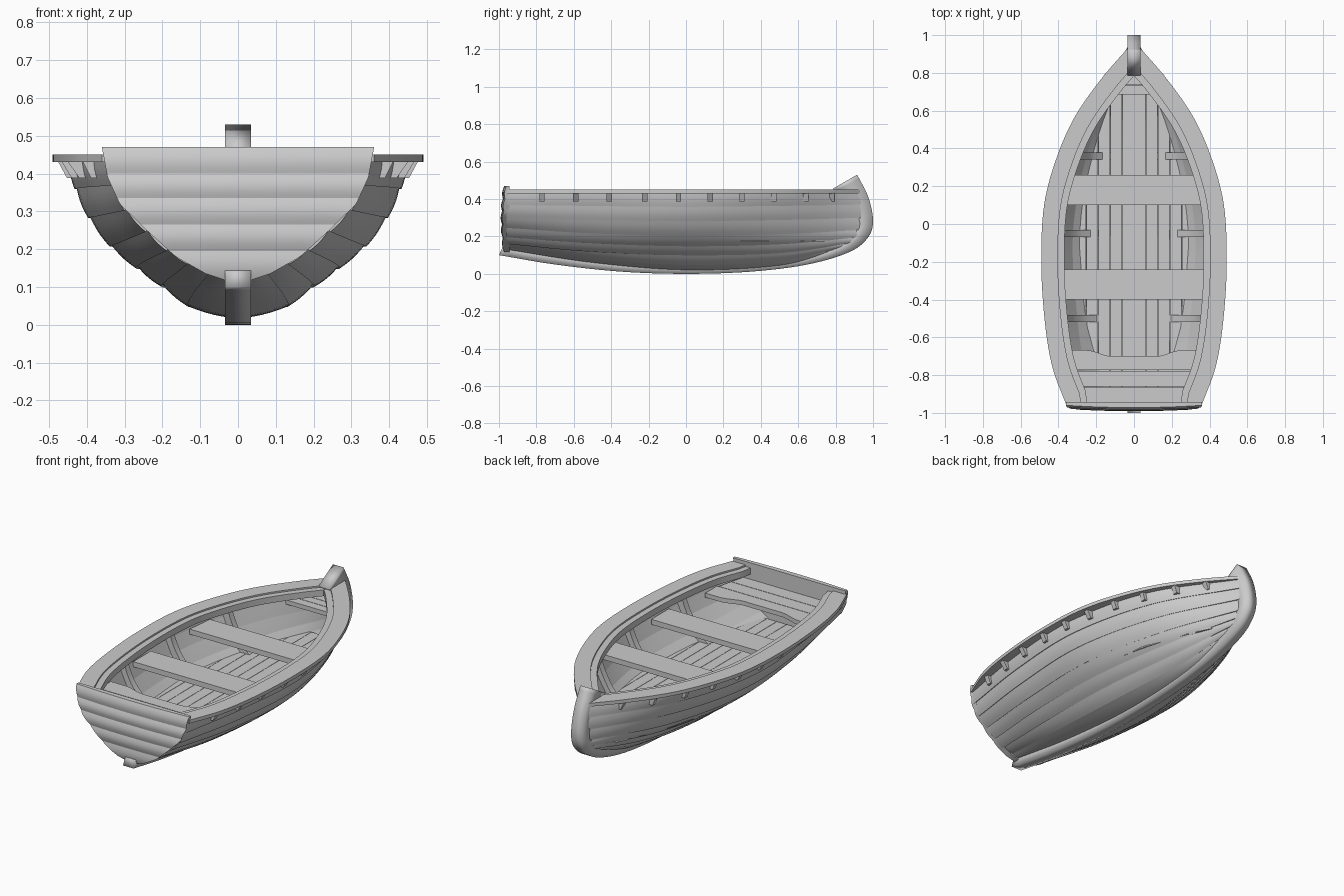
import bpy, bmesh, math
from mathutils import Vector as V

if "Cube" in bpy.data.objects:
    bpy.data.objects.remove(bpy.data.objects["Cube"])


def spline(pts, u):
    """Catmull-Rom point at index u of a list of points."""
    pts = [V(p) for p in pts]
    n = len(pts)
    i = min(int(u), n - 2)
    t = u - i
    b, c = pts[i], pts[i + 1]
    a = pts[i - 1] if i > 0 else 2 * b - c
    d = pts[i + 2] if i + 2 < n else 2 * c - b
    return 0.5 * (2 * b + (c - a) * t + (2 * a - 5 * b + 4 * c - d) * t * t
                  + (3 * b - a - 3 * c + d) * t ** 3)


def smooth(pts, n):
    return [spline(pts, (len(pts) - 1) * k / n) for k in range(n + 1)]


def lerp_table(table, t):
    for (a, va), (b, vb) in zip(table, table[1:]):
        if t <= b:
            return va + (vb - va) * (t - a) / (b - a)
    return table[-1][1]


def loft(name, sections, mirror=False, angle=35):
    """Closed solid through a list of equal closed loops."""
    bm = bmesh.new()
    rings = [[bm.verts.new(p) for p in s] for s in sections]
    m = len(rings[0])
    for a, b in zip(rings, rings[1:]):
        for j in range(m):
            k = (j + 1) % m
            bm.faces.new((a[j], a[k], b[k], b[j]))
    bm.faces.new(rings[0])
    bm.faces.new(rings[-1])
    bmesh.ops.recalc_face_normals(bm, faces=bm.faces[:])
    me = bpy.data.meshes.new(name)
    bm.to_mesh(me)
    bm.free()
    ob = bpy.data.objects.new(name, me)
    bpy.context.collection.objects.link(ob)
    bpy.ops.object.select_all(action='DESELECT')
    ob.select_set(True)
    bpy.context.view_layer.objects.active = ob
    bpy.ops.object.shade_smooth_by_angle(angle=math.radians(angle))
    if mirror:
        ob.modifiers.new("mirror", 'MIRROR')
    return ob


def slab(name, y0, y1, w0, w1, z0, z1):
    return loft(name, [[(-w, y, z0), (w, y, z0), (w, y, z1), (-w, y, z1)]
                       for y, w in ((y0, w0), (y1, w1))])


# Hull strake edges, keel to rim, at four stations (x, z) plus the stem (y, z)
stations = {
    -.96: [(.02, .135), (.07, .145), (.13, .165), (.185, .20), (.24, .25), (.295, .305), (.33, .37), (.35, .44)],
    -.5: [(.02, .065), (.12, .08), (.185, .122), (.25, .168), (.31, .22), (.365, .29), (.40, .365), (.425, .44)],
    0: [(.02, .025), (.13, .048), (.195, .104), (.26, .152), (.33, .21), (.385, .285), (.42, .36), (.44, .44)],
    .5: [(.02, .048), (.077, .07), (.125, .115), (.173, .162), (.22, .215), (.26, .29), (.29, .365), (.314, .44)],
}
stem_ends = [(.78, .125), (.84, .14), (.885, .165), (.92, .195), (.935, .235), (.945, .30), (.945, .37), (.93, .44)]
edges = [[V((s[i][0], y, s[i][1])) for y, s in stations.items()]
         + [V((.022, stem_ends[i][0], stem_ends[i][1]))] for i in range(8)]

# Overlapping hull planks
for i in range(7):
    secs = []
    step = .001 if i == 1 else .006
    for k in range(41):
        a, b = spline(edges[i], k / 10), spline(edges[i + 1], k / 10)
        d = b - a
        n = V((d.z, 0, -d.x)).normalized()
        if k > 36:
            n = n.lerp(V((1, 0, 0)), (k - 36) / 4).normalized()
        outer, inner = [], []
        for j in range(6):
            f = j / 5
            p = a.lerp(b, f)
            outer.append(p + n * (step * (1 - f) + .004 * math.sin(math.pi * f)))
            inner.append(p - n * .014)
        secs.append(outer + inner[::-1])
    loft(f"hull_plank_{i + 1}", secs, True)

# Keel and stem, one curved timber
outer = smooth([(-1, .10), (-.7, .05), (-.35, .012), (0, 0), (.35, .012), (.65, .05), (.87, .115),
                (.97, .19), (1, .28), (.975, .41), (.915, .53)], 60)
inner = smooth([(-.975, .157), (-.7, .115), (-.35, .07), (0, .055), (.35, .065), (.62, .10), (.80, .165),
                (.87, .23), (.89, .29), (.86, .37), (.785, .455)], 60)
loft("keel_and_stem", [[(-.034, o.x, o.y), (.034, o.x, o.y), (.034, q.x, q.y), (-.034, q.x, q.y)]
                       for o, q in zip(outer, inner)], angle=91)

# Transom: stacked rounded planks
profile = [(.115, .025), (.135, .085), (.18, .165), (.255, .247), (.32, .313), (.39, .345), (.47, .36)]
levels = [.115, .195, .265, .335, .40, .47]
for i, (z0, z1) in enumerate(zip(levels, levels[1:])):
    secs = []
    for k in range(9):
        f = k / 8
        z = z0 + (z1 - z0) * f
        w = lerp_table(profile, z)
        lean = .012 * math.sin(math.pi * (z - .115) / .355) + .007 * math.sin(math.pi * f)
        front = [(w * t / 6, -.96 - lean - .012 * (1 - (w * t / 6 / .36) ** 2), z) for t in range(-6, 7)]
        secs.append(front + [(w, -.943, z), (-w, -.943, z)])
    loft(f"transom_plank_{i + 1}", secs)

# Gunwale board and the inwale inside it
rim = smooth([(.36, -.955), (.434, -.75), (.474, -.5), (.491, -.2), (.476, .1), (.41, .35),
              (.312, .57), (.172, .77), (.034, .93)], 56)


def rim_offset(k, d):
    t = rim[min(k + 1, 56)] - rim[max(k - 1, 0)]
    n = V((-t.y, t.x)).normalized()
    p = rim[k] + n * d
    y = -.955 if k == 0 else p.y
    return max(p.x, .001), y


def rim_strip(name, d0, d1, z0, z1):
    secs = []
    for k in range(57):
        a, b = rim_offset(k, d0), rim_offset(k, d1)
        secs.append([(*a, z0), (*b, z0), (*b, z1), (*a, z1)])
    loft(name, secs, True)


rim_strip("gunwale", 0, .088, .43, .45)
rim_strip("inwale", .082, .122, .405, .441)

# Small wedge brackets under the gunwale
top_edge = smooth(edges[7], 80)
for i, y in enumerate((-.77, -.59, -.41, -.22, -.04, .13, .30, .47, .64, .78)):
    gx = min(rim, key=lambda p: abs(p.y - y)).x - .015
    hx = min(top_edge, key=lambda p: abs(p.y - y)).x
    loft(f"gunwale_bracket_{i + 1}", [[(gx, yy, .432), (hx - .012, yy, .432), (hx - .018, yy, .388), (hx + .006, yy, .388)]
                                      for yy in (y - .014, y + .014)], True)

# Curved ribs on the inside
for i, y in enumerate((-.5, -.05, .36)):
    line = [spline(e, y / .5 + 2) for e in edges[2:]]
    pts = smooth([(p.x, p.z) for p in line], 24)
    secs = []
    for k, p in enumerate(pts):
        t = pts[min(k + 1, 24)] - pts[max(k - 1, 0)]
        n = V((-t.y, t.x)).normalized()
        a, b = p + n * .010, p + n * .05
        secs.append([(q.x, yy, min(q.y, .43)) for q, yy in
                     ((a, y - .018), (b, y - .018), (b, y + .018), (a, y + .018))])
    loft(f"rib_{i + 1}", secs, True)

# Floor boards trimmed to the hull
floor_outline = [(-.92, .145), (-.5, .26), (-.1, .29), (.1, .285), (.36, .24), (.69, .125), (.78, .075)]
for i in range(5):
    x0, x1 = i * .063 + .001, i * .063 + .062
    secs = []
    for k in range(41):
        y = -.92 + 1.68 * k / 40
        w = lerp_table(floor_outline, y)
        if w > x0 + .004:
            x = w if i == 4 else min(x1, w)
            secs.append([(x0, y, .172), (x, y, .172), (x, y, .19), (x0, y, .19)])
    loft(f"floor_board_{i + 1}", secs, True)

# Two rowing seats
slab("seat_rear", -.40, -.24, .39, .39, .345, .375)
slab("seat_front", .10, .26, .38, .36, .345, .375)

# Stern seat, front plank with a scooped edge
slab("stern_seat_plank_1", -.95, -.862, .29, .315, .35, .375)
slab("stern_seat_plank_2", -.859, -.777, .315, .335, .35, .375)
secs = []
for k in range(33):
    x = -.345 + .69 * k / 32
    s = min(max((abs(x) - .12) / .13, 0), 1)
    y = -.70 + .032 * s * s * (3 - 2 * s)
    secs.append([(x, -.774, .35), (x, y, .35), (x, y, .375), (x, -.774, .375)])
loft("stern_seat_plank_3", secs)

# Bow seat planks
for i, (y0, y1, w0, w1) in enumerate(((.685, .734, .175, .145), (.737, .786, .143, .11), (.789, .86, .108, .05))):
    slab(f"bow_seat_plank_{i + 1}", y0, y1, w0, w1, .35, .375)
